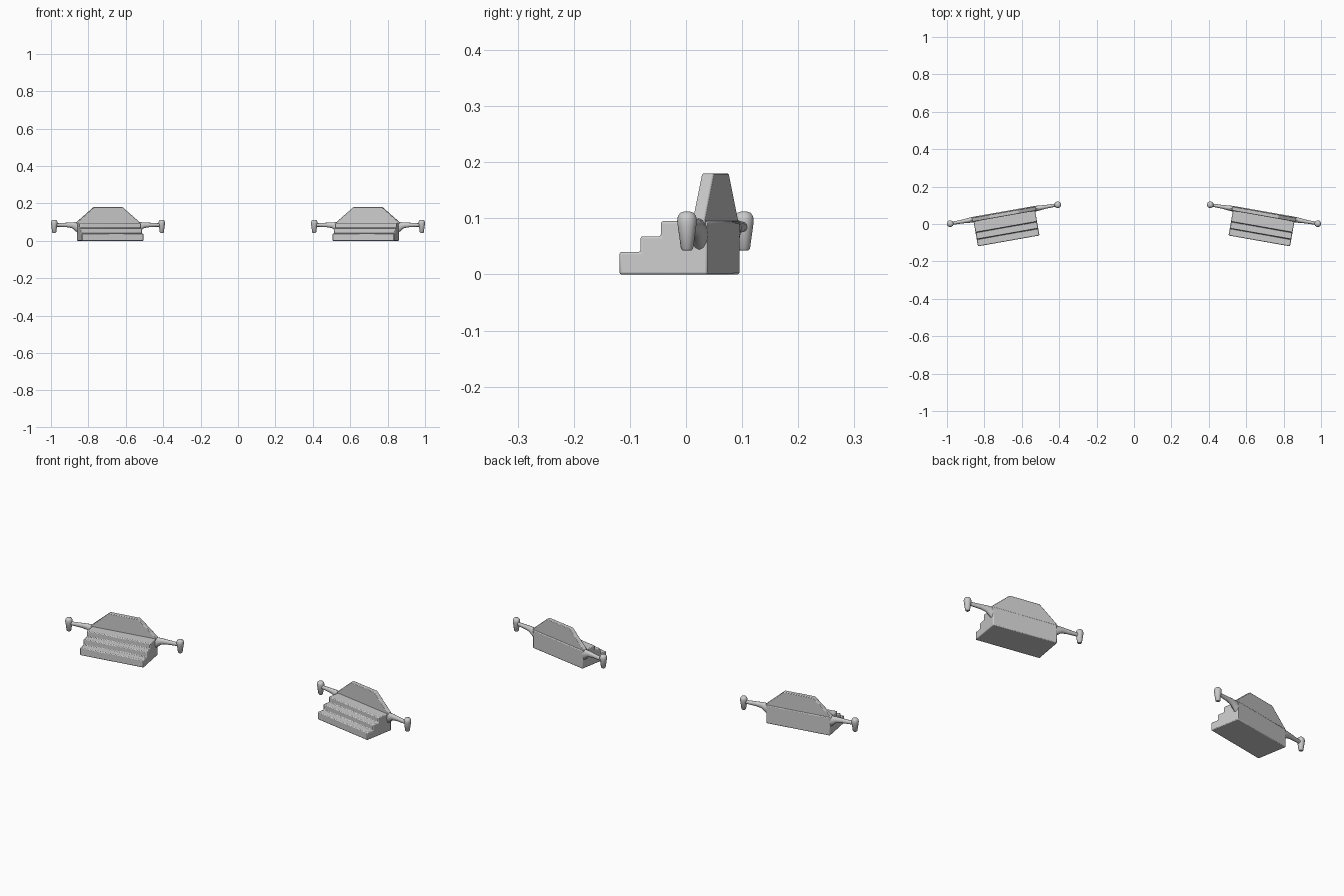
import bpy, bmesh
from math import radians, cos, sin, pi
from mathutils import Matrix

if "Cube" in bpy.data.objects:
    bpy.data.objects.remove(bpy.data.objects["Cube"])

ARM_Z = 0.085


def finish(name, bm, frame, bevel=0.0):
    bmesh.ops.transform(bm, matrix=frame, verts=bm.verts)
    bmesh.ops.recalc_face_normals(bm, faces=bm.faces)
    me = bpy.data.meshes.new(name)
    bm.to_mesh(me)
    bm.free()
    ob = bpy.data.objects.new(name, me)
    bpy.context.collection.objects.link(ob)
    if bevel:
        m = ob.modifiers.new("bevel", 'BEVEL')
        m.width, m.segments = bevel, 2
    bpy.ops.object.select_all(action='DESELECT')
    ob.select_set(True)
    bpy.context.view_layer.objects.active = ob
    bpy.ops.object.shade_smooth_by_angle(angle=radians(40))


def loft(rings):
    bm = bmesh.new()
    loops = [[bm.verts.new(p) for p in r] for r in rings]
    for a, b in zip(loops, loops[1:]):
        for i in range(len(a)):
            j = (i + 1) % len(a)
            bm.faces.new((a[i], a[j], b[j], b[i]))
    bm.faces.new(loops[0])
    bm.faces.new(loops[-1])
    return bm


def build_unit(side, label):
    frame = (Matrix.Translation((side * 0.695, 0.0525, 0))
             @ Matrix.Rotation(radians(-10 * side), 4, 'Z'))

    # Stepped base, one profile pulled along its length
    steps = [(-0.145, 0), (-0.145, 0.04), (-0.107, 0.04), (-0.107, 0.068),
             (-0.07, 0.068), (-0.07, 0.095), (0.015, 0.095), (0.015, 0)]
    finish(label + "_stepped_base",
           loft([[(x, y, z) for y, z in steps] for x in (-0.167, 0.167)]),
           frame, 0.004)

    # Sloped upright panel on the back edge
    panel = [(-0.172, 0.07), (0.172, 0.07), (0.172, 0.098),
             (0.078, 0.18), (-0.078, 0.18), (-0.172, 0.098)]
    finish(label + "_back_panel",
           loft([[(x, y, z) for x, z in panel] for y in (-0.011, 0.011)]),
           frame, 0.003)

    for end in (-1, 1):
        # Flared arm: distance out, half depth, bottom, top
        sections = [(0.150, 0.015, 0.03, 0.102), (0.168, 0.015, 0.045, 0.10),
                    (0.195, 0.013, 0.068, 0.099), (0.225, 0.010, 0.073, 0.097),
                    (0.292, 0.008, 0.076, 0.093)]
        rings = []
        for x, r, lo, hi in sections:
            mid, h = (lo + hi) / 2, (hi - lo) / 2
            rings.append([(end * x, r * cos(pi * k / 6), mid + h * sin(pi * k / 6))
                          for k in range(12)])
        finish(label + "_arm", loft(rings), frame)

        # Tapered grip at the arm tip: radius, height
        grip = [(0.008, 0.043), (0.011, 0.046), (0.0165, 0.085), (0.0178, 0.095),
                (0.0165, 0.104), (0.012, 0.110), (0.006, 0.112)]
        rings = [[(end * 0.292 + r * cos(pi * k / 8), r * sin(pi * k / 8), z)
                  for k in range(16)] for r, z in grip]
        finish(label + "_grip", loft(rings), frame)


build_unit(-1, "left")
build_unit(1, "right")
